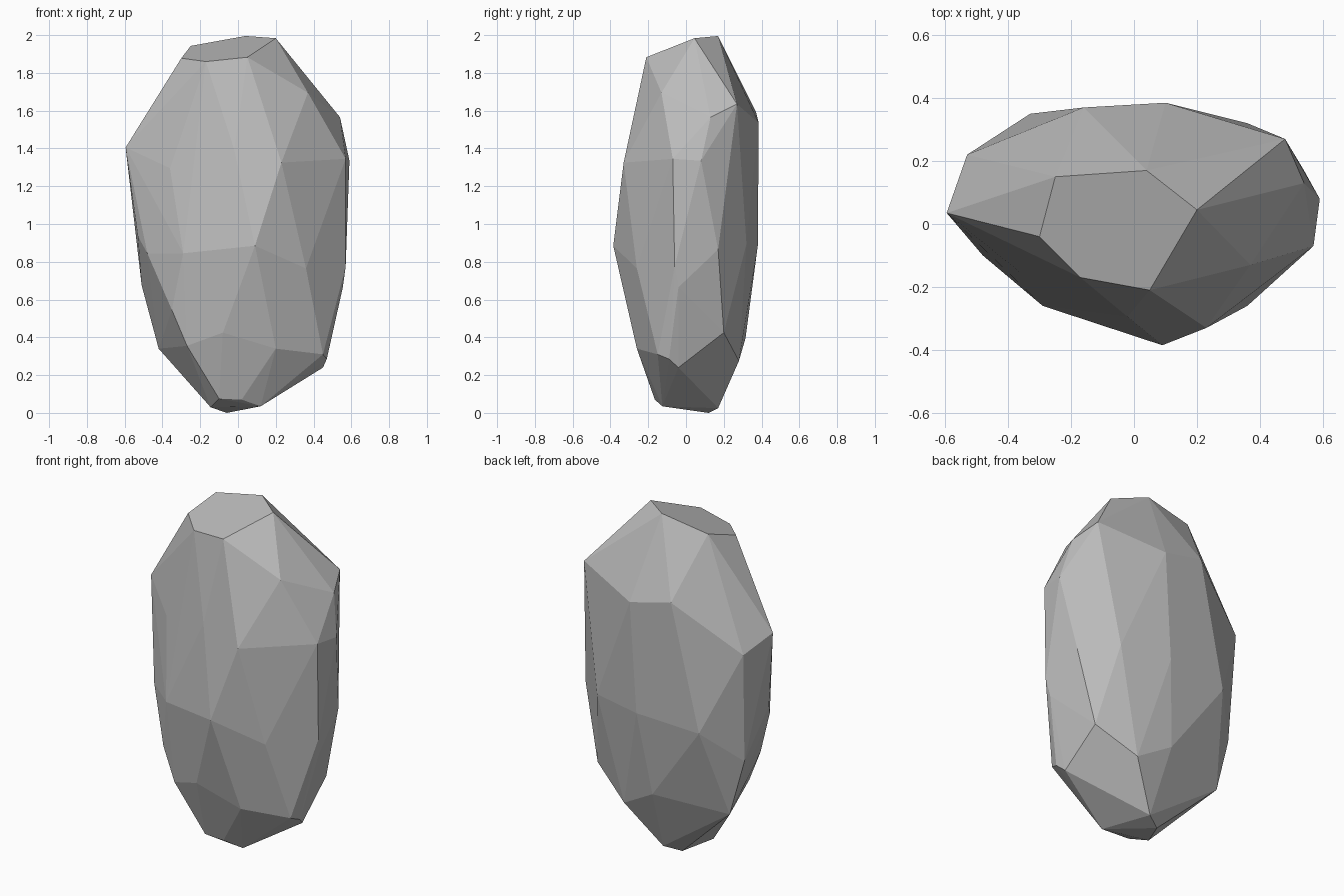
import bpy
import bmesh
from math import radians
from mathutils import Vector

default_cube = bpy.data.objects.get("Cube")
if default_cube:
    bpy.data.objects.remove(default_cube, do_unlink=True)


def make_material(name, color):
    material = bpy.data.materials.new(name)
    material.use_nodes = True
    material.diffuse_color = color
    shader = material.node_tree.nodes["Principled BSDF"]
    shader.inputs["Base Color"].default_value = color
    shader.inputs["Roughness"].default_value = 0.9
    return material


def chiselled_stone(name, bands, material):
    """Wrap flat facets around corner bands and merge nearly flat neighbours."""
    bm = bmesh.new()
    for band in bands:
        for corner in band:
            bm.verts.new(Vector(corner))
    hull = bmesh.ops.convex_hull(bm, input=bm.verts[:], use_existing_faces=False)
    spare = {g for key in ("geom_interior", "geom_unused") for g in hull[key]
             if isinstance(g, bmesh.types.BMVert)}
    bmesh.ops.delete(bm, geom=list(spare), context='VERTS')
    bmesh.ops.dissolve_limit(bm, angle_limit=radians(2.5),
                             verts=bm.verts[:], edges=bm.edges[:])
    bmesh.ops.recalc_face_normals(bm, faces=bm.faces[:])

    # Stand the stone on the ground
    lowest = min(v.co.z for v in bm.verts)
    bmesh.ops.translate(bm, verts=bm.verts[:], vec=Vector((0, 0, -lowest)))

    mesh = bpy.data.meshes.new(name)
    bm.to_mesh(mesh)
    bm.free()
    mesh.materials.append(material)
    for face in mesh.polygons:
        face.use_smooth = False
    stone = bpy.data.objects.new(name, mesh)
    bpy.context.collection.objects.link(stone)
    return stone


# Sloping flat cap: only its outline is given, the height follows its plane
cap_outline = [(-.25, .15), (-.3, -.04), (-.17, -.17), (.05, -.21),
               (.2, .045), (.04, .17)]
cap = [(x, y, 1.943 + .16 * x + .3 * y) for x, y in cap_outline]

# Shoulder corners, widest at the top of the body
shoulder = [(.48, .27, 1.64), (.54, .13, 1.57), (.37, -.13, 1.7),
            (.1, .385, 1.54), (-.16, .37, 1.6), (.15, .21, 1.88),
            (.43, -.14, 1.48), (-.595, .035, 1.41), (-.02, -.295, 1.4)]

# Upper body corners
chest = [(.23, -.33, 1.33), (.57, -.07, 1.35), (.59, .08, 1.34),
         (-.53, .22, 1.33), (-.36, -.155, 1.3)]

# Waist corners
waist = [(.09, -.385, .89), (-.29, -.26, .85), (-.53, -.02, .94),
         (-.48, -.1, .85), (-.33, .35, .86), (.06, .38, .89),
         (.36, .32, .9), (.54, .17, .87), (.57, -.06, .78),
         (.36, -.26, .77), (-.51, .18, .68), (.555, -.04, .67)]

# Lower body corners, tapering inward
skirt = [(-.08, -.275, .43), (.2, -.26, .345), (.45, -.15, .315),
         (.47, -.09, .29), (.45, -.04, .245), (.44, .2, .43),
         (.21, .28, .28), (0, .315, .4), (-.42, .19, .345),
         (-.35, -.2, .55), (-.27, -.21, .36)]

# Small chipped foot
foot = [(-.1, -.165, .08), (.02, -.165, .075), (.12, -.125, .04),
        (-.06, .12, .005), (.03, .17, .03), (-.145, -.05, .035)]

grey_stone = make_material("grey stone", (.5, .5, .5, 1))
chiselled_stone("rock", [cap, shoulder, chest, waist, skirt, foot], grey_stone)
